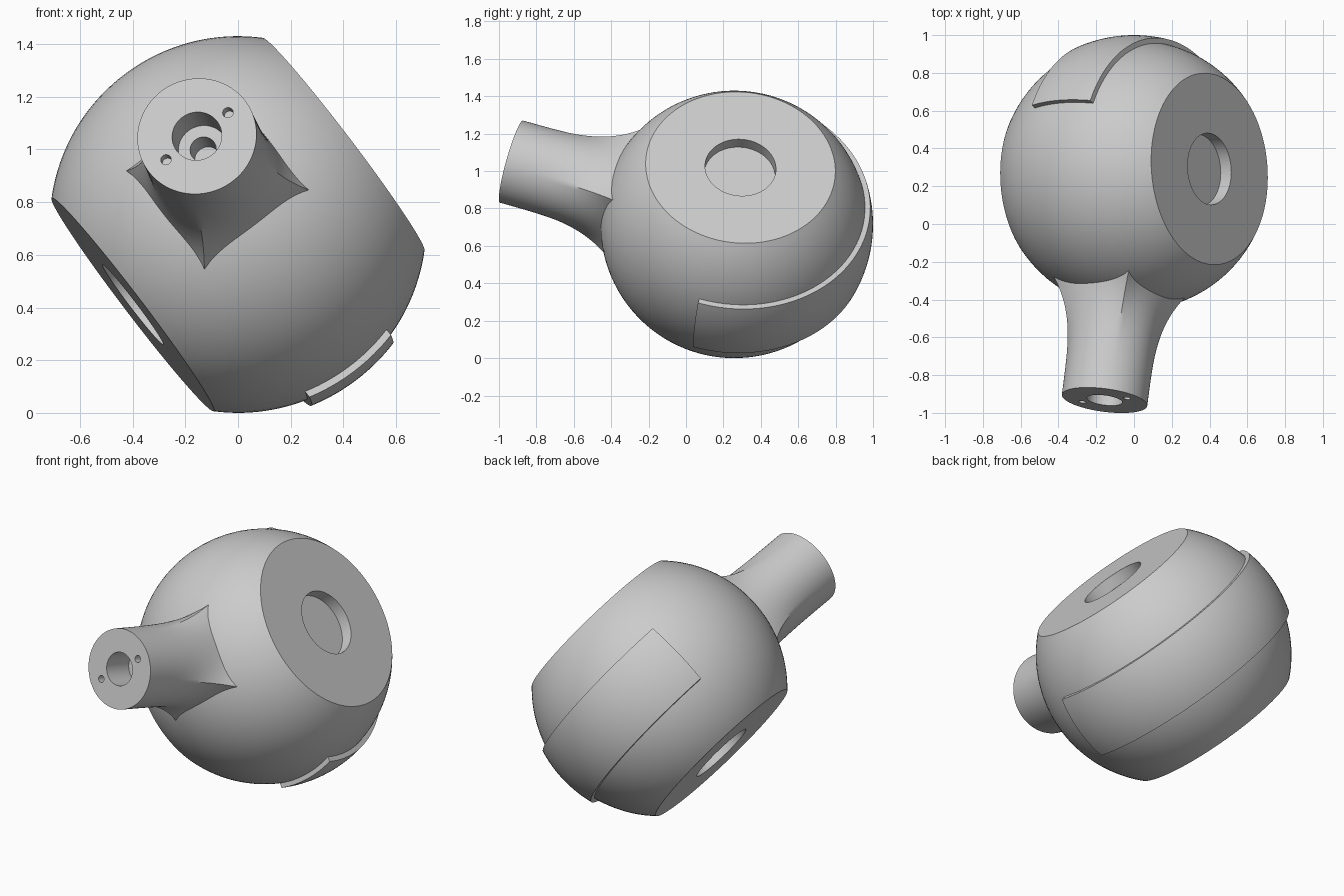
import bpy, bmesh
from math import sin, cos, pi, sqrt, radians, atan2
from mathutils import Matrix, Vector

cube = bpy.data.objects.get("Cube")
if cube:
    bpy.data.objects.remove(cube)

# Main dimensions
CENTRE = Vector((0, 0.258, 0.715))
R = 0.715            # ball radius
FLAT = 0.503         # distance of the flats from the centre
BAND_R = 0.742       # outer radius of the raised band
BAND_W = 0.195       # half width of the band
TIP = 1.247          # distance of the neck tip from the centre
TIP_R = 0.228
BASE = 0.25          # half width of the square neck base
BASE_T = 0.62

# Tilted frame: local X runs through the flats, local Z along the neck
neck = Vector((-0.125, -0.955, 0.269)).normalized()
axle = Vector((0.795, 0.066, 0.605))
axle = (axle - neck * axle.dot(neck)).normalized()
FRAME = Matrix.Translation(CENTRE) @ Matrix((axle, neck.cross(axle), neck)).transposed().to_4x4()

grey = bpy.data.materials.new("plain grey")
grey.use_nodes = True
COLOUR = (0.6, 0.6, 0.6, 1)
grey.diffuse_color = COLOUR
grey.node_tree.nodes["Principled BSDF"].inputs["Base Color"].default_value = COLOUR


def finish(bm, name):
    bmesh.ops.remove_doubles(bm, verts=bm.verts, dist=1e-5)
    bmesh.ops.recalc_face_normals(bm, faces=bm.faces)
    mesh = bpy.data.meshes.new(name)
    bm.to_mesh(mesh)
    bm.free()
    mesh.materials.append(grey)
    obj = bpy.data.objects.new(name, mesh)
    obj.matrix_world = FRAME
    bpy.context.collection.objects.link(obj)
    return obj


def smooth(obj):
    bpy.ops.object.select_all(action='DESELECT')
    obj.select_set(True)
    bpy.context.view_layer.objects.active = obj
    bpy.ops.object.shade_smooth_by_angle(angle=radians(30))


def loft(bm, rings, close=True, caps=True):
    """Skin a list of rings of points."""
    rows = [[bm.verts.new(p) for p in ring] for ring in rings]
    n = len(rows[0])
    for a, b in zip(rows, rows[1:]):
        for i in range(n if close else n - 1):
            j = (i + 1) % n
            bm.faces.new((a[i], a[j], b[j], b[i]))
    if caps:
        bm.faces.new(rows[0])
        bm.faces.new(rows[-1])


def arc(radius, half, steps):
    """Points (along axle, distance from axle) on a ball, from -half to half."""
    top = atan2(half, sqrt(radius ** 2 - half ** 2))
    angles = [-top + 2 * top * i / steps for i in range(steps + 1)]
    return [(radius * sin(a), radius * cos(a)) for a in angles]


def around(x, r, a):
    return Vector((x, r * cos(a), r * sin(a)))


# Ball with two flats, each with a shallow round recess
side = [(FLAT - 0.07, 0.0), (FLAT - 0.07, 0.19), (FLAT, 0.19)]
profile = [(-x, r) for x, r in side] + arc(R, FLAT, 40) + side[::-1]
SEG = 96
bm = bmesh.new()
loft(bm, [[around(x, max(r, 1e-6), 2 * pi * i / SEG) for i in range(SEG)]
          for x, r in profile], caps=False)
smooth(finish(bm, "ball_body"))

# Raised band wrapped around the back of the ball
section = arc(BAND_R, BAND_W, 16) + arc(R - 0.02, BAND_W, 16)[::-1]
start, end = radians(-180), radians(-15.6)
bm = bmesh.new()
loft(bm, [[around(x, r, start + (end - start) * i / 64) for x, r in section]
          for i in range(65)])
smooth(finish(bm, "raised_band"))


# Neck: square base flowing into a round tip
def neck_ring(t, n=96):
    f = min(1, (TIP - t) / (TIP - BASE_T)) ** 3.6
    ring = []
    for i in range(n):
        a = 2 * pi * i / n
        square = BASE / max(abs(cos(a)), abs(sin(a)))
        r = TIP_R + (square - TIP_R) * f
        ring.append((r * cos(a), r * sin(a), t))
    return ring


bm = bmesh.new()
loft(bm, [neck_ring(0.45)] + [neck_ring(BASE_T + (TIP - BASE_T) * i / 30) for i in range(31)])
neck_obj = finish(bm, "neck")


# Stepped bore and two pin holes in the tip
def bore(radius, depth, x=0.0, seg=48):
    bm = bmesh.new()
    loft(bm, [[(x + radius * cos(2 * pi * i / seg), radius * sin(2 * pi * i / seg), z)
               for i in range(seg)] for z in (TIP - depth, TIP + 0.05)])
    cutter = finish(bm, "bore_cutter")
    cutter.hide_render = True
    mod = neck_obj.modifiers.new("bore", 'BOOLEAN')
    mod.object = cutter
    mod.solver = 'EXACT'
    bpy.context.view_layer.update()
    with bpy.context.temp_override(object=neck_obj, active_object=neck_obj):
        bpy.ops.object.modifier_apply(modifier=mod.name)
    bpy.data.objects.remove(cutter)


bore(0.095, 0.19)
bore(0.05, 0.33)
for s in (-1, 1):
    bore(0.02, 0.05, s * 0.148, 24)
smooth(neck_obj)
